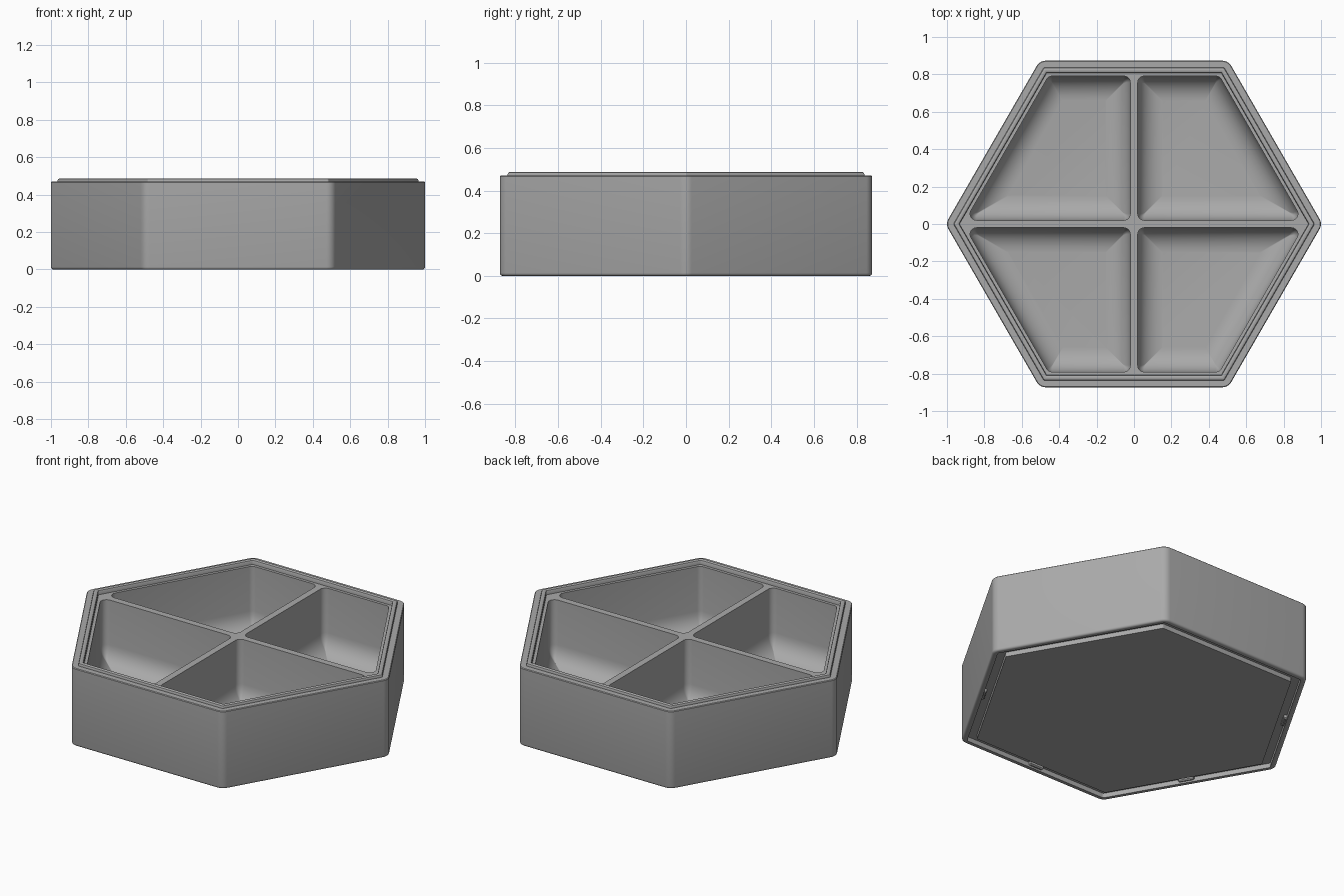
import bpy, bmesh, math
from mathutils import Vector

if "Cube" in bpy.data.objects:
    bpy.data.objects.remove(bpy.data.objects["Cube"])

APOTHEM = 0.873
plastic = bpy.data.materials.new("grey plastic")
plastic.diffuse_color = (0.40, 0.40, 0.40, 1)
plastic.use_nodes = True
plastic.node_tree.nodes["Principled BSDF"].inputs["Base Color"].default_value = plastic.diffuse_color


def rounded(poly, inset, r, n=6):
    """Inset a convex counter-clockwise polygon and round its corners."""
    k, out = len(poly), []
    for i in range(k):
        p = Vector(poly[i])
        a = (p - Vector(poly[i - 1])).normalized()
        b = (Vector(poly[(i + 1) % k]) - p).normalized()
        na, nb = Vector((a.y, -a.x)), Vector((b.y, -b.x))
        centre = p - (na + nb) * ((inset + r) / (1 + na.dot(nb)))
        start = math.atan2(na.y, na.x)
        turn = math.acos(max(-1, min(1, na.dot(nb))))
        for j in range(n + 1):
            t = start + turn * j / n
            out.append((centre.x + r * math.cos(t), centre.y + r * math.sin(t)))
    return out


def loft(name, poly, rings):
    """Closed solid through rings of (inset, corner radius, height)."""
    bm, prev = bmesh.new(), None
    for inset, r, z in rings:
        ring = [bm.verts.new((x, y, z)) for x, y in rounded(poly, inset, r)]
        if prev:
            m = len(ring)
            for i in range(m):
                j = (i + 1) % m
                bm.faces.new((prev[i], prev[j], ring[j], ring[i]))
        else:
            bm.faces.new(ring[::-1])
        prev = ring
    bm.faces.new(prev)
    bmesh.ops.recalc_face_normals(bm, faces=bm.faces)
    mesh = bpy.data.meshes.new(name)
    bm.to_mesh(mesh)
    bm.free()
    ob = bpy.data.objects.new(name, mesh)
    bpy.context.collection.objects.link(ob)
    mesh.materials.append(plastic)
    return ob


def hexagon(apothem):
    R = apothem / math.cos(math.pi / 6)
    return [(R * math.cos(i * math.pi / 3), R * math.sin(i * math.pi / 3)) for i in range(6)]


# Tray body: base panel, stacking groove, outer wall, rim, raised lip, inner ledge
profile = [  # (apothem, corner radius, height)
    (0.793, 0.008, 0.0), (0.793, 0.008, 0.028),
    (0.843, 0.012, 0.028), (0.843, 0.012, 0.0),
    (0.861, 0.042, 0.0), (0.867, 0.048, 0.002), (0.8715, 0.052, 0.007), (0.873, 0.054, 0.013),
    (0.873, 0.054, 0.466), (0.869, 0.05, 0.47),
    (0.836, 0.01, 0.47), (0.836, 0.01, 0.477), (0.833, 0.008, 0.484), (0.826, 0.006, 0.487),
    (0.818, 0.006, 0.487), (0.811, 0.006, 0.484), (0.808, 0.006, 0.477), (0.808, 0.006, 0.46),
]
tray = loft("tray", hexagon(APOTHEM), [(APOTHEM - a, r, z) for a, r, z in profile])

# Four compartments with a wide fillet between wall and floor
WALL, IN, FLOOR, FILLET, CORNER = 0.02, 0.791, 0.06, 0.13, 0.035
R = IN / math.cos(math.pi / 6)
quarter = [(WALL, WALL), (R - WALL / math.sqrt(3), WALL), (R / 2, IN), (WALL, IN)]
rings = []
for i in range(9):
    t = math.pi / 2 * i / 8
    d = FILLET * (1 - math.sin(t))
    rings.append((d, max(CORNER - d, 0.003), FLOOR + FILLET * (1 - math.cos(t))))
rings.append((0, CORNER, 0.6))
for sx in (1, -1):
    for sy in (1, -1):
        poly = [(sx * x, sy * y) for x, y in quarter]
        if sx * sy < 0:
            poly.reverse()
        cutter = loft("compartment_cutter", poly, rings)
        cutter.hide_render = True
        cutter.hide_viewport = True
        mod = tray.modifiers.new("compartment", "BOOLEAN")
        mod.operation, mod.solver, mod.object = "DIFFERENCE", "EXACT", cutter

# Apply the cuts and drop the cutters
dg = bpy.context.evaluated_depsgraph_get()
cut = bpy.data.meshes.new_from_object(tray.evaluated_get(dg))
tray.modifiers.clear()
tray.data = cut
for ob in list(bpy.data.objects):
    if ob is not tray:
        bpy.data.objects.remove(ob)

# Small snap bumps at the middle of each groove side
for i in range(6):
    a = math.radians(30 + 60 * i)
    box = [(-0.01, -0.045), (0.01, -0.045), (0.01, 0.045), (-0.01, 0.045)]
    bump = loft("snap_bump", box, [(0.006, 0.001, 0.008), (0, 0.001, 0.014), (0, 0.001, 0.03)])
    bump.location = (0.836 * math.cos(a), 0.836 * math.sin(a), 0)
    bump.rotation_euler.z = a

# Smooth rounded surfaces, keep crisp edges
bpy.ops.object.select_all(action="DESELECT")
tray.select_set(True)
bpy.context.view_layer.objects.active = tray
bpy.ops.object.shade_smooth_by_angle(angle=math.radians(30))
